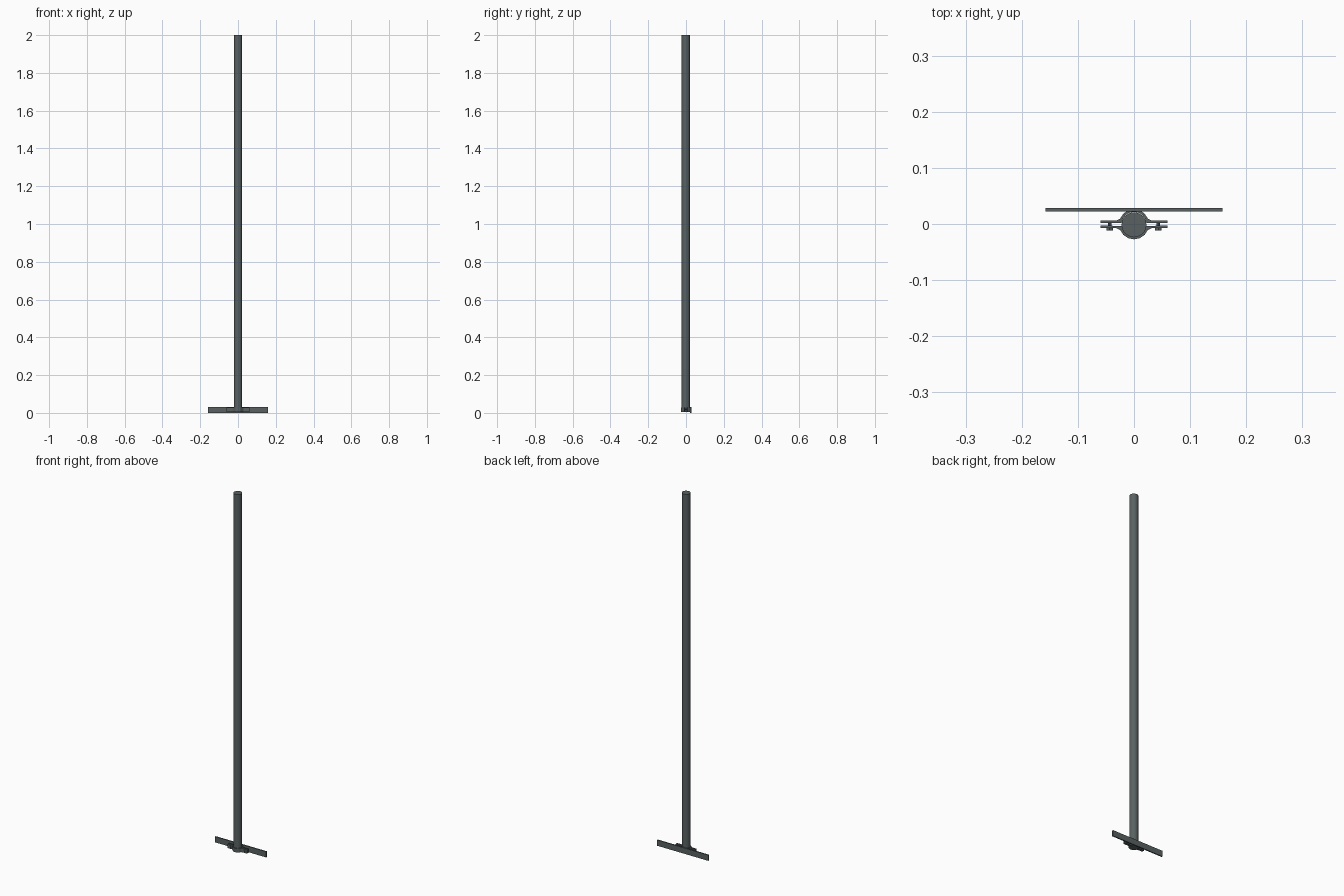
import bpy, bmesh, math

if "Cube" in bpy.data.objects:
    bpy.data.objects.remove(bpy.data.objects["Cube"])

CY = -0.0015  # centre line of the pole in y


def add_object(name, bm, smooth=False):
    bmesh.ops.recalc_face_normals(bm, faces=bm.faces)
    mesh = bpy.data.meshes.new(name)
    bm.to_mesh(mesh)
    bm.free()
    ob = bpy.data.objects.new(name, mesh)
    bpy.context.collection.objects.link(ob)
    mat = bpy.data.materials.get("dark_steel") or bpy.data.materials.new("dark_steel")
    mat.diffuse_color = (0.10, 0.12, 0.12, 1)
    mat.use_nodes = True
    mat.node_tree.nodes["Principled BSDF"].inputs["Base Color"].default_value = mat.diffuse_color
    mesh.materials.append(mat)
    if smooth:
        bpy.ops.object.select_all(action='DESELECT')
        ob.select_set(True)
        bpy.context.view_layer.objects.active = ob
        bpy.ops.object.shade_smooth_by_angle(angle=math.radians(35))
    return ob


def prism(name, outline, z0, z1, smooth=False):
    bm = bmesh.new()
    low = [bm.verts.new((x, y, z0)) for x, y in outline]
    high = [bm.verts.new((x, y, z1)) for x, y in outline]
    bm.faces.new(low[::-1])
    bm.faces.new(high)
    for i in range(len(low)):
        bm.faces.new((low[i - 1], low[i], high[i], high[i - 1]))
    return add_object(name, bm, smooth)


def arc(r, a0, a1, n):
    return [(r * math.cos(math.radians(a0 + (a1 - a0) * i / n)),
             r * math.sin(math.radians(a0 + (a1 - a0) * i / n))) for i in range(n + 1)]


# Long round post
prism("post", [(x, y + CY) for x, y in arc(0.0222, 0, 345, 23)], 0.006, 2.0, True)

# Flat cross bar behind the post
prism("cross_bar", [(-0.158, 0.022), (0.158, 0.022), (0.158, 0.0285), (-0.158, 0.0285)], 0.0, 0.032)

# Two clamp halves: faceted band with flat ears on both sides
outline = ([(0.06, 0.0025), (0.06, 0.007), (0.031, 0.007)]
           + arc(0.0268, 22, 158, 6)
           + [(-0.031, 0.007), (-0.06, 0.007), (-0.06, 0.0025)]
           + arc(0.0222, 173, 7, 8))
for name, side in (("clamp_back", 1), ("clamp_front", -1)):
    prism(name, [(x, CY + 0.001 + y * side) for x, y in outline], 0.006, 0.028)

# Hexagonal bolts through the ears
for name, x in (("bolt_left", -0.0435), ("bolt_right", 0.0435)):
    for part, r, y0, y1, n in (("head", 0.0068, -0.0115, -0.007, 6), ("shank", 0.003, -0.008, 0.0065, 8)):
        bm = bmesh.new()
        bmesh.ops.create_cone(bm, cap_ends=True, segments=n, radius1=r, radius2=r, depth=y1 - y0)
        ob = add_object(name + "_" + part, bm)
        ob.rotation_euler = (math.radians(90), 0, 0)
        ob.location = (x, (y0 + y1) / 2, 0.017)
